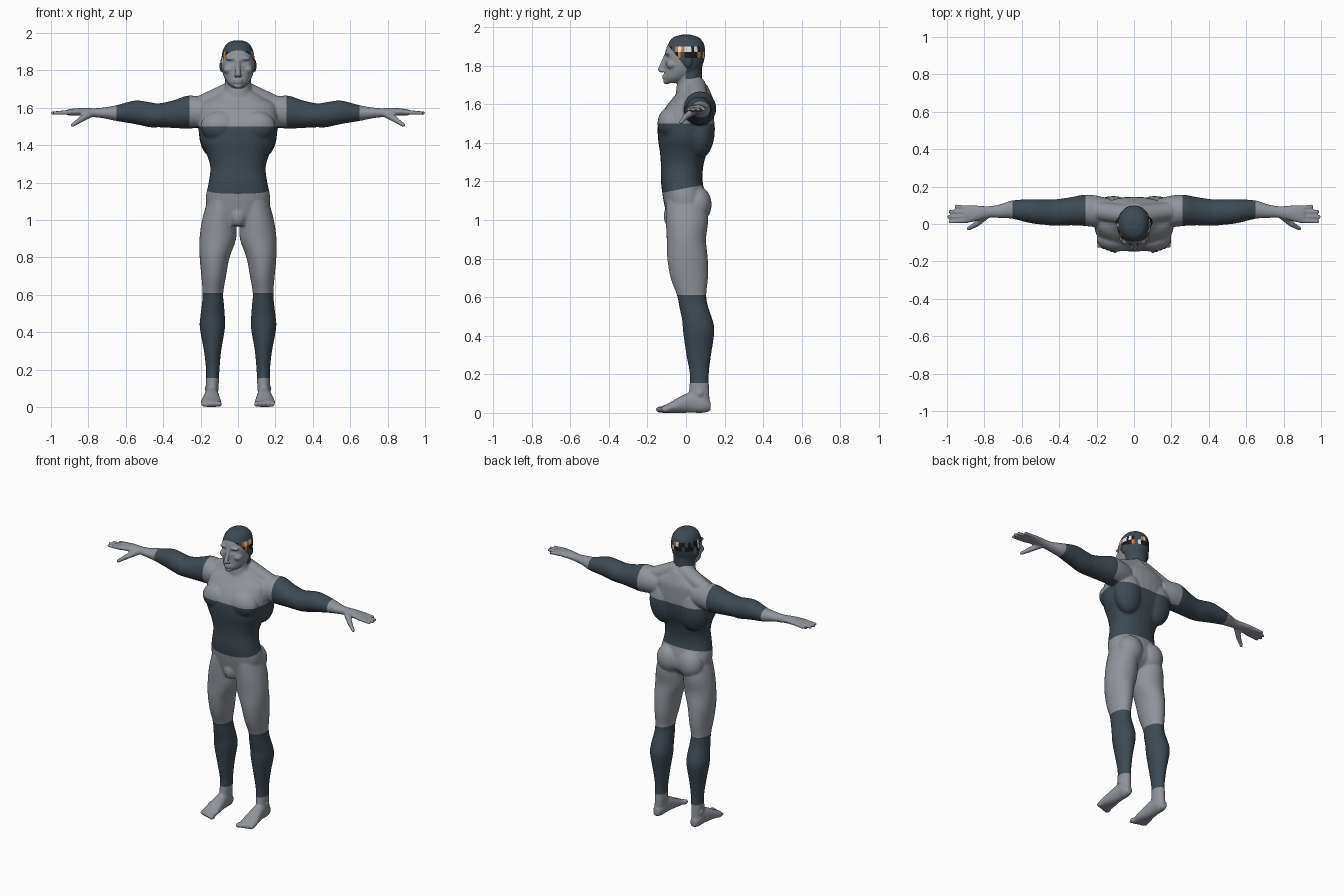
import bpy
import bmesh
import math
import random
from mathutils import Matrix, Vector

old = bpy.data.objects.get("Cube")
if old:
    bpy.data.objects.remove(old, do_unlink=True)

random.seed(4)


def material(name, rgb):
    mat = bpy.data.materials.new(name)
    mat.use_nodes = True
    mat.diffuse_color = (*rgb, 1)
    mat.node_tree.nodes["Principled BSDF"].inputs["Base Color"].default_value = (*rgb, 1)
    return mat


MATERIALS = [
    material("light grey", (0.28, 0.30, 0.33)),
    material("dark slate", (0.048, 0.068, 0.086)),
    material("black", (0.01, 0.01, 0.01)),
    material("orange", (0.55, 0.2, 0.04)),
    material("white", (0.75, 0.75, 0.75)),
]
LIGHT, DARK, BLACK, ORANGE, WHITE = range(len(MATERIALS))


def spline(rings, steps=4):
    """Smooth interpolation through the given cross-sections."""
    result = []
    for i in range(len(rings) - 1):
        a, b, c, d = (rings[max(0, min(len(rings) - 1, i + k))] for k in (-1, 0, 1, 2))
        for s in range(steps):
            t = s / steps
            result.append([
                q + 0.5 * t * (r - p + t * (2 * p - 5 * q + 4 * r - s3 + t * (3 * (q - r) + s3 - p)))
                for p, q, r, s3 in zip(a, b, c, d)])
    return result + [list(rings[-1])]


def loft(bm, axis, rings, power=1.0, sides=28):
    """Closed skin over rings of (position, centre u, centre v, radius u, radius v)."""
    loops = []
    for pos, cu, cv, ru, rv in spline(rings):
        loop = []
        for k in range(sides):
            angle = math.tau * k / sides
            c, s = math.cos(angle), math.sin(angle)
            co = [cu + ru * math.copysign(abs(c) ** power, c),
                  cv + rv * math.copysign(abs(s) ** power, s)]
            co.insert(axis, pos)
            loop.append(bm.verts.new(co))
        loops.append(loop)
    for low, high in zip(loops, loops[1:]):
        for k in range(sides):
            j = (k + 1) % sides
            bm.faces.new((low[k], low[j], high[j], high[k]))
    bm.faces.new(loops[0][::-1])
    bm.faces.new(loops[-1])


def blob(bm, centre, radii):
    bmesh.ops.create_uvsphere(
        bm, u_segments=20, v_segments=12, radius=1,
        matrix=Matrix.Translation(centre) @ Matrix.Diagonal((*radii, 1)))


def chain(bm, start, end, r0, r1, count=10):
    """Tapered rounded limb made of overlapping balls."""
    start, end = Vector(start), Vector(end)
    for k in range(count):
        t = k / (count - 1)
        r = r0 + (r1 - r0) * t
        blob(bm, start.lerp(end, t), (r, r, r))


def mirror(bm):
    geom = bm.verts[:] + bm.edges[:] + bm.faces[:]
    copy = bmesh.ops.duplicate(bm, geom=geom)["geom"]
    for v in copy:
        if isinstance(v, bmesh.types.BMVert):
            v.co.x *= -1


def fuse(name, bm, voxel, smoothing, cuts, rule, sculpt=None):
    """Weld the overlapping parts into one skin and colour it by rule."""
    bmesh.ops.recalc_face_normals(bm, faces=bm.faces)
    mesh = bpy.data.meshes.new(name)
    bm.to_mesh(mesh)
    bm.free()
    ob = bpy.data.objects.new(name, mesh)
    bpy.context.collection.objects.link(ob)
    remesh = ob.modifiers.new("weld", 'REMESH')
    remesh.mode = 'VOXEL'
    remesh.voxel_size = voxel
    relax = ob.modifiers.new("relax", 'SMOOTH')
    relax.iterations = smoothing
    skin = bpy.data.meshes.new_from_object(ob.evaluated_get(bpy.context.evaluated_depsgraph_get()))
    ob.modifiers.clear()
    ob.data = skin
    bpy.data.meshes.remove(mesh)
    skin.materials.clear()
    for mat in MATERIALS:
        skin.materials.append(mat)
    bm = bmesh.new()
    bm.from_mesh(skin)
    if sculpt:
        for v in bm.verts:
            sculpt(v.co)
    for point, normal in cuts:
        bmesh.ops.bisect_plane(bm, geom=bm.verts[:] + bm.edges[:] + bm.faces[:],
                               dist=0.0002, plane_co=point, plane_no=normal)
    for f in bm.faces:
        f.material_index = rule(f.calc_center_median())
        f.smooth = True
    bm.to_mesh(skin)
    bm.free()
    return ob


UP, SIDE = (0, 0, 1), (1, 0, 0)

# ---- Body: limbs on one side first, then mirrored ----
bm = bmesh.new()
# leg
loft(bm, 2, [
    (1.1, .085, 0, .08, .105), (1.0, .1, .005, .092, .11), (.9, .108, .002, .098, .102),
    (.8, .125, .008, .08, .105), (.7, .13, .017, .066, .097), (.61, .134, .029, .055, .076),
    (.55, .134, .04, .059, .075), (.48, .136, .059, .066, .079), (.42, .137, .066, .067, .081),
    (.3, .136, .066, .046, .064), (.2, .135, .069, .036, .049), (.12, .137, .068, .034, .052),
    (.04, .14, .066, .032, .058)])
# foot
loft(bm, 1, [
    (.127, .14, .035, .02, .025), (.09, .14, .045, .034, .045), (.04, .14, .055, .037, .055),
    (-.02, .142, .045, .045, .045), (-.08, .144, .028, .054, .028), (-.125, .144, .017, .053, .017)])
for i in range(5):
    blob(bm, (.1 + .021 * i, -.132 + .007 * i, .017), (.014 - .001 * i, .026, .017))
blob(bm, (.171, .072, .1), (.009, .014, .014))
# arm
loft(bm, 0, [
    (.13, .065, 1.575, .07, .075), (.2, .068, 1.577, .084, .083), (.27, .073, 1.577, .083, .088),
    (.34, .068, 1.567, .075, .075), (.42, .061, 1.56, .071, .064), (.47, .063, 1.563, .068, .067),
    (.55, .068, 1.576, .064, .063), (.65, .077, 1.572, .049, .042), (.72, .068, 1.573, .036, .029),
    (.77, .065, 1.574, .031, .024), (.82, .06, 1.578, .037, .022), (.87, .055, 1.578, .046, .019),
    (.91, .053, 1.576, .044, .016)])
# fingers and thumb
for y0, y1, tip in ((.018, .012, .98), (.041, .038, .99), (.064, .066, .982), (.086, .094, .95)):
    chain(bm, (.89, y0, 1.577), (tip, y1, 1.572), .0135, .0105, 14)
chain(bm, (.79, .045, 1.568), (.845, -.002, 1.535), .02, .016)
chain(bm, (.845, -.002, 1.535), (.885, -.025, 1.507), .015, .011)
# chest, back, shoulder slope and seat muscles
blob(bm, (.095, -.08, 1.5), (.105, .068, .085))
blob(bm, (.11, .075, 1.47), (.1, .075, .15))
blob(bm, (.08, .06, 1.08), (.085, .073, .095))
chain(bm, (.03, .05, 1.69), (.2, .07, 1.615), .055, .05)
mirror(bm)
# torso
loft(bm, 2, [
    (.97, 0, -.03, .06, .06), (1.04, 0, 0, .155, .105), (1.12, 0, -.008, .172, .112),
    (1.2, 0, -.022, .157, .108), (1.28, 0, -.02, .148, .11), (1.35, 0, -.013, .167, .122),
    (1.42, 0, -.005, .2, .14), (1.5, 0, 0, .213, .145), (1.57, 0, .015, .21, .13),
    (1.62, 0, .032, .2, .11), (1.655, 0, .04, .14, .09), (1.7, 0, .04, .07, .07)], power=.88)
blob(bm, (0, -.08, 1.02), (.042, .036, .055))
# neck base
loft(bm, 2, [(1.58, 0, .03, .085, .085), (1.66, 0, .025, .08, .077),
             (1.72, 0, .018, .069, .064), (1.77, 0, .015, .066, .06)])


def body_rule(p):
    x = abs(p.x)
    if x > .26 and p.z > 1.3:
        return DARK if x < .65 else LIGHT
    shin = .155 < p.z < .61
    trunk = 1.165 + .2 * p.y < p.z < 1.5
    return DARK if shin or trunk else LIGHT


body_cuts = [((0, 0, z), UP) for z in (.155, .61, 1.5)]
body_cuts += [((x, 0, 0), SIDE) for x in (-.65, -.26, .26, .65)]
body_cuts.append(((0, 0, 1.165), (0, -.2, 1)))
fuse("body", bm, .0065, 4, body_cuts, body_rule)

# ---- Head ----
bm = bmesh.new()
# ear, brow, cheek and nostril
blob(bm, (.089, .01, 1.825), (.01, .022, .034))
blob(bm, (.036, -.093, 1.864), (.032, .017, .01))
blob(bm, (.05, -.072, 1.805), (.03, .03, .025))
blob(bm, (.012, -.122, 1.773), (.009, .012, .009))
mirror(bm)
# skull and jaw
loft(bm, 2, [
    (1.96, 0, 0, .025, .025), (1.945, 0, 0, .058, .068), (1.91, 0, 0, .08, .094),
    (1.86, 0, -.005, .089, .104), (1.81, 0, -.01, .086, .099), (1.77, 0, -.02, .077, .09),
    (1.735, 0, -.045, .058, .068), (1.71, 0, -.065, .032, .04)], power=.95)
# nose, lips and chin
chain(bm, (0, -.106, 1.85), (0, -.13, 1.78), .01, .015)
for z in (1.737, 1.749):
    blob(bm, (0, -.108, z), (.026, .016, .0065))
blob(bm, (0, -.1, 1.718), (.024, .018, .015))
# neck
loft(bm, 2, [(1.66, 0, .025, .076, .073), (1.72, 0, .019, .07, .066), (1.8, 0, .015, .068, .068)])


def eye_sockets(co):
    if co.y < -.05:
        d = ((abs(co.x) - .035) / .018) ** 2 + ((co.z - 1.843) / .011) ** 2
        co.y += .012 * math.exp(-d)
        # eyeball
        co.y -= .005 * math.exp(-4 * d)


PATCHES = [random.choice((BLACK, DARK, BLACK, ORANGE, WHITE)) for _ in range(80)]


def head_rule(p):
    hairline = min(0, -.065 + .8 * (1.87 - p.z))
    if p.z > 1.912:
        return DARK
    if p.z < 1.73 or p.y < hairline:
        return LIGHT
    # patchwork headband around the sides and back
    if 1.84 < p.z < 1.9:
        column = int((math.atan2(p.x, p.y) + math.pi) * 5)
        return PATCHES[column * 2 + int(p.z > 1.87)]
    return DARK


head_cuts = [((0, 0, z), UP) for z in (1.73, 1.84, 1.87, 1.9, 1.912)]
head_cuts.append(((0, -.065, 1.87), (0, 1, .8)))
fuse("head", bm, .005, 3, head_cuts, head_rule, eye_sockets)
